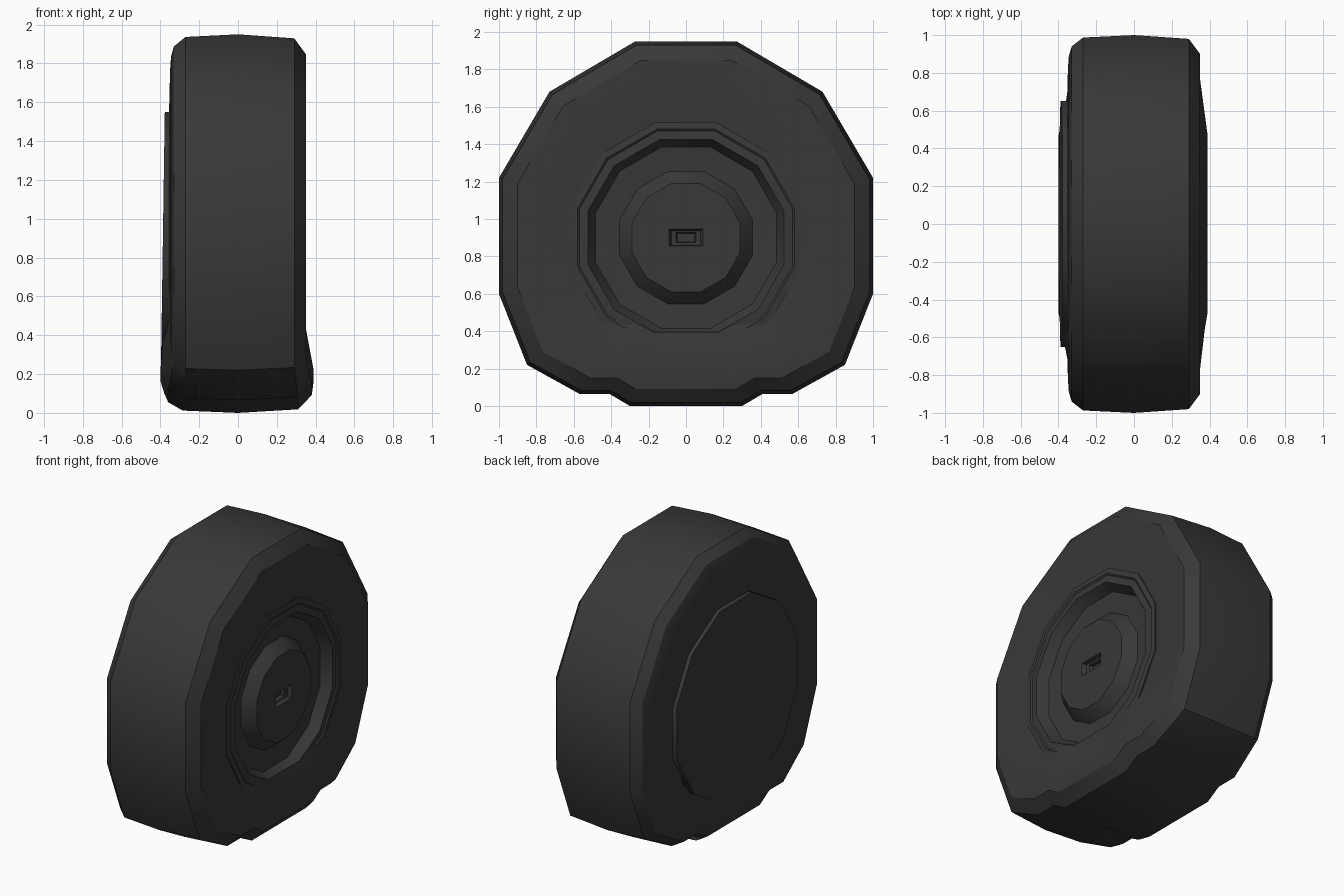
import bpy, bmesh, math

if "Cube" in bpy.data.objects:
    bpy.data.objects.remove(bpy.data.objects["Cube"])

rubber = bpy.data.materials.new("dark grey rubber")
rubber.diffuse_color = (0.04, 0.04, 0.04, 1)
rubber.use_nodes = True
rubber.node_tree.nodes["Principled BSDF"].inputs["Base Color"].default_value = rubber.diffuse_color


def loft(name, rings):
    """Closed skin over a list of equal-length point rings."""
    bm = bmesh.new()
    loops = [[bm.verts.new(p) for p in ring] for ring in rings]
    n = len(loops[0])
    for a, b in zip(loops, loops[1:]):
        for i in range(n):
            j = (i + 1) % n
            bm.faces.new((a[i], a[j], b[j], b[i]))
    bm.faces.new(loops[0])
    bm.faces.new(loops[-1])
    bmesh.ops.recalc_face_normals(bm, faces=bm.faces)
    me = bpy.data.meshes.new(name)
    bm.to_mesh(me)
    bm.free()
    ob = bpy.data.objects.new(name, me)
    bpy.context.collection.objects.link(ob)
    me.materials.append(rubber)
    bpy.ops.object.select_all(action='DESELECT')
    ob.select_set(True)
    bpy.context.view_layer.objects.active = ob
    bpy.ops.object.shade_smooth_by_angle(angle=math.radians(32))
    return ob


ANGLES = [math.radians(15 + 30 * k) for k in range(12)]
HUB_Z = 0.90


def dodecagon(x, apothem, tilt=0.0):
    r = apothem / math.cos(math.radians(15))
    return [(x + tilt * r * math.sin(a), r * math.cos(a), HUB_Z + r * math.sin(a))
            for a in ANGLES]


# tyre: twelve-sided outline squashed flat where it meets the ground
half = [(0.27, 1.95), (0.73, 1.68), (1.0, 1.22), (1.0, 0.6),
        (0.85, 0.22), (0.57, 0.065), (0.41, 0.065), (0.30, 0.0)]
outline = half + [(-y, z) for y, z in reversed(half)]
CZ = 0.92


def tyre_ring(x, s, bulge=0.0):
    return [(x + (bulge if z < 0.1 else 0), y * s, CZ + (z - CZ) * s)
            for y, z in outline]


# x position, scale, extra sideways bulge at the ground
section = [(-0.25, 0.57, 0), (-0.355, 0.62, -0.03), (-0.35, 0.82, -0.05),
           (-0.345, 0.89, -0.035), (-0.33, 0.94, -0.03), (-0.27, 0.987, -0.015),
           (0.0, 1.0, 0), (0.29, 0.98, 0.02), (0.35, 0.90, 0.03),
           (0.35, 0.82, 0.04), (0.34, 0.62, 0.015), (0.335, 0.57, 0.01),
           (0.2, 0.56, 0)]
loft("tyre", [tyre_ring(*s) for s in section])

# rim: stepped outer lip, recessed dish, raised hub with a rectangular socket
profile = [(0.2, 0.60), (0.345, 0.615), (0.35, 0.58), (0.342, 0.57), (0.347, 0.525),
           (0.28, 0.485), (0.27, 0.355), (0.325, 0.31), (0.345, 0.29)]
rings = [dodecagon(*p) for p in profile]
for x, s in ((0.345, 1.0), (0.32, 0.85), (0.315, 0.6), (0.29, 0.5)):
    rings.append([(x, s * max(-0.09, min(0.09, 0.0932 * math.cos(a))),
                   HUB_Z + s * math.copysign(0.045, math.sin(a))) for a in ANGLES])
loft("wheel_rim", rings)

# plain disc on the inner side
loft("back_disc", [dodecagon(-0.25, 0.65), dodecagon(-0.387, 0.65, 0.015)])
